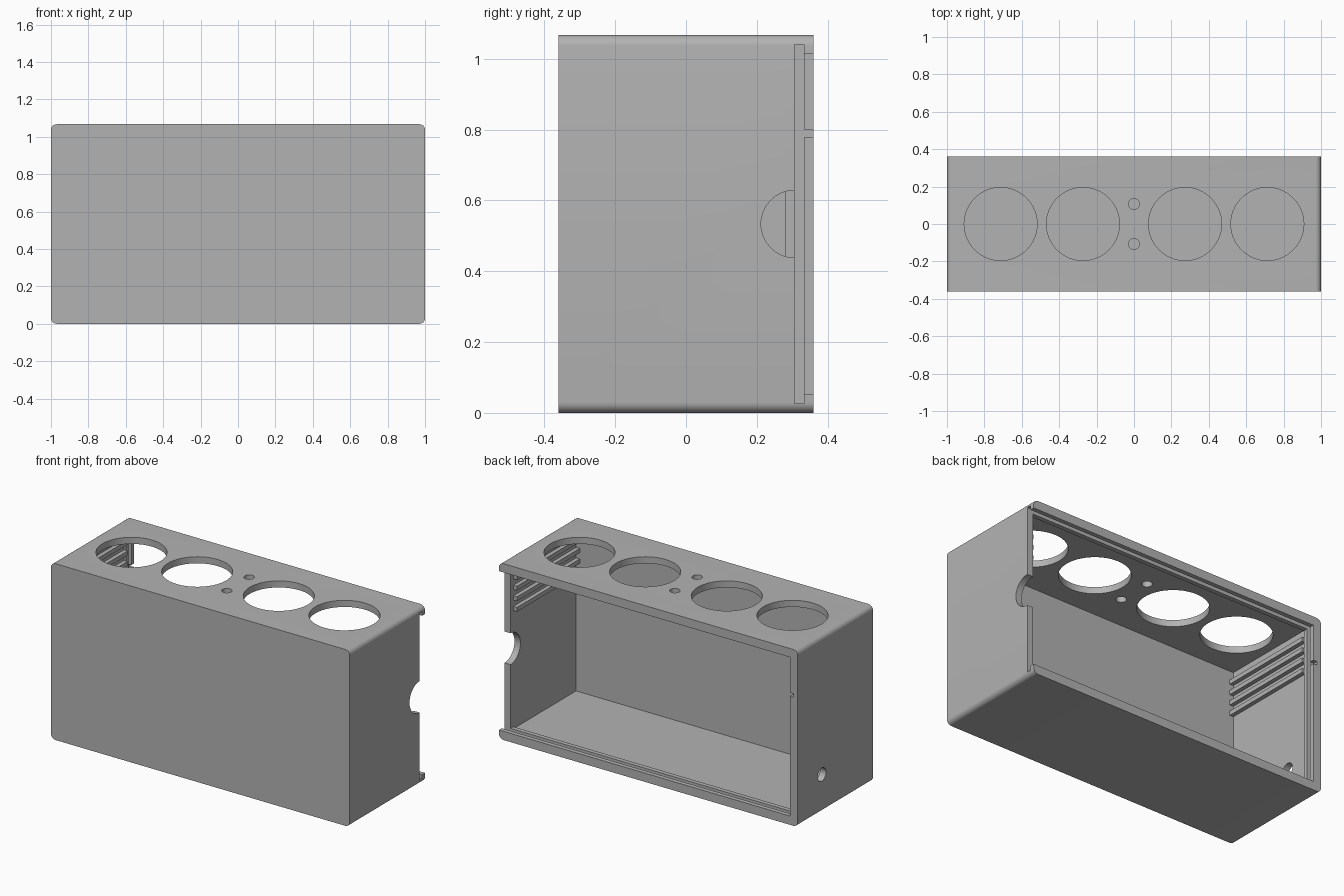
import bpy, bmesh, math
from mathutils import Matrix, Vector

cube = bpy.data.objects.get("Cube")
if cube:
    bpy.data.objects.remove(cube, do_unlink=True)

grey = bpy.data.materials.new("light grey plastic")
grey.use_nodes = True
colour = (0.45, 0.45, 0.45, 1)
grey.diffuse_color = colour
grey.node_tree.nodes["Principled BSDF"].inputs["Base Color"].default_value = colour

W, D, H = 1.0, 0.36, 1.067      # half width, half depth, height
WALL, LIP, SLOT = 0.04, 0.053, 0.027


def finish(bm, name):
    mesh = bpy.data.meshes.new(name)
    bm.to_mesh(mesh)
    bm.free()
    obj = bpy.data.objects.new(name, mesh)
    bpy.context.collection.objects.link(obj)
    mesh.materials.append(grey)
    return obj


def box(name, x, y, z, radius=0):
    """Box from (min, max) pairs, optionally rounding the edges along y."""
    bm = bmesh.new()
    lo, hi = Vector((x[0], y[0], z[0])), Vector((x[1], y[1], z[1]))
    size = hi - lo
    bmesh.ops.create_cube(bm, size=1, matrix=Matrix.Translation((lo + hi) / 2)
                          @ Matrix.Diagonal((*size, 1)))
    if radius:
        edges = [e for e in bm.edges
                 if abs(e.verts[0].co.y - e.verts[1].co.y) > 0.1]
        bmesh.ops.bevel(bm, geom=edges, offset=radius, segments=6,
                        profile=0.5, affect='EDGES')
    return finish(bm, name)


def cylinder(name, centre, radius, axis):
    bm = bmesh.new()
    turn = Matrix.Rotation(math.pi / 2, 4, 'Y') if axis == 'X' else Matrix()
    bmesh.ops.create_cone(bm, cap_ends=True, segments=64, radius1=radius,
                          radius2=radius, depth=0.2,
                          matrix=Matrix.Translation(centre) @ turn)
    return finish(bm, name)


def cut(target, cutter):
    cutter.hide_render = True
    mod = target.modifiers.new("cut", 'BOOLEAN')
    mod.operation = 'DIFFERENCE'
    mod.solver = 'EXACT'
    mod.object = cutter
    bpy.context.view_layer.objects.active = target
    bpy.ops.object.modifier_apply(modifier=mod.name)
    bpy.data.objects.remove(cutter, do_unlink=True)


# Outer shell with rounded long edges
shell = box("enclosure_shell", (-W, W), (-D, D), (0, H), 0.03)

# Cavity, then the opening inside the retaining ridge
cut(shell, box("cavity", (WALL - W, W - WALL), (WALL - D, 0.28), (WALL, H - WALL)))
cut(shell, box("ridge_opening", (LIP - W, W - WALL - 0.001), (0.2, 0.32),
               (LIP, H - LIP)))

# Sliding panel slot and back opening, both open at the left end
cut(shell, box("panel_slot", (SLOT - W, W + 0.1), (0.307, 0.333), (SLOT, H - SLOT)))
cut(shell, box("back_opening", (LIP - W, W + 0.1), (0.32, 0.5), (LIP, H - LIP)))

# Small latch notch in the lip
cut(shell, box("latch_notch", (SLOT - W, 0.1 - W), (0.325, 0.5), (0.778, 0.8)))

# Round openings in the top
for x in (-0.713, -0.273, 0.273, 0.713):
    cut(shell, cylinder("large_hole", (x, 0, H), 0.195, 'Z'))
for y in (-0.107, 0.107):
    cut(shell, cylinder("small_hole", (0, y, H), 0.029, 'Z'))

# Finger notch on one end, cable hole on the other
cut(shell, cylinder("finger_notch", (W, 0.307, H / 2), 0.095, 'X'))
cut(shell, cylinder("cable_hole", (-W, 0.13, 0.23), 0.04, 'X'))

# Horizontal guide ribs inside both end walls
ribs = []
for side, label in ((-1, "right"), (1, "left")):
    for i in range(4):
        z = 0.755 + 0.064 * i
        x = sorted((side * (W - WALL + 0.005), side * (W - WALL - 0.025)))
        ribs.append(box(f"{label}_guide_rib_{i + 1}", x,
                        (WALL - D - 0.005, 0.28), (z, z + 0.026)))

# Smooth the curved faces, keep edges sharp
bpy.ops.object.select_all(action='DESELECT')
shell.select_set(True)
bpy.context.view_layer.objects.active = shell
bpy.ops.object.shade_smooth_by_angle(angle=math.radians(30))
